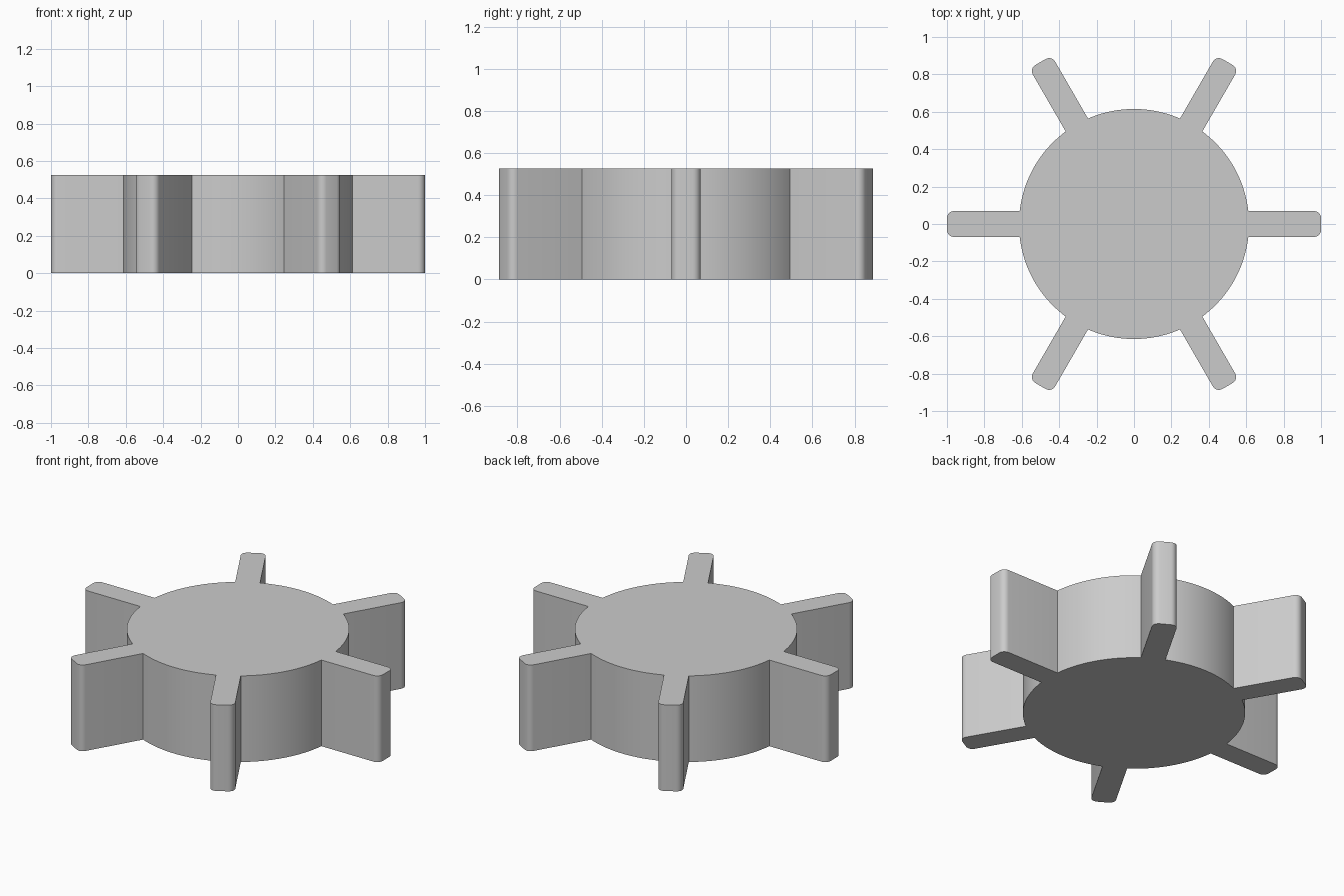
import bpy, bmesh
from math import sin, cos, asin, sqrt, pi, radians
from mathutils import Vector, Matrix

if "Cube" in bpy.data.objects:
    bpy.data.objects.remove(bpy.data.objects["Cube"])

HUB_R, TIP_R, HALF_W, ROUND, HEIGHT = 0.615, 1.0, 0.069, 0.037, 0.526
VANES, ARC_STEPS, ROUND_STEPS = 6, 20, 6


def sector_profile():
    """One vane along +x plus the hub arc leading to the next vane."""
    root_x = sqrt(HUB_R ** 2 - HALF_W ** 2)
    pts = [(root_x, -HALF_W)]
    # rounded tip corners
    for side, start in ((-1, -pi / 2), (1, 0)):
        for i in range(ROUND_STEPS + 1):
            a = start + pi / 2 * i / ROUND_STEPS
            pts.append((TIP_R - ROUND + ROUND * cos(a),
                        side * (HALF_W - ROUND) + ROUND * sin(a)))
    # hub arc between vanes
    a0 = asin(HALF_W / HUB_R)
    a1 = 2 * pi / VANES - a0
    for i in range(ARC_STEPS):
        a = a0 + (a1 - a0) * i / ARC_STEPS
        pts.append((HUB_R * cos(a), HUB_R * sin(a)))
    return [Vector((x, y, 0)) for x, y in pts]


# Rotor: sector repeated around the hub, then extruded upward
bm = bmesh.new()
profile = sector_profile()
outline = [bm.verts.new(Matrix.Rotation(2 * pi * k / VANES, 3, 'Z') @ p)
           for k in range(VANES) for p in profile]
base = bm.faces.new(outline)
top = bmesh.ops.extrude_face_region(bm, geom=[base], use_keep_orig=True)
bmesh.ops.translate(bm, vec=(0, 0, HEIGHT),
                    verts=[g for g in top["geom"] if isinstance(g, bmesh.types.BMVert)])
bmesh.ops.recalc_face_normals(bm, faces=bm.faces)
mesh = bpy.data.meshes.new("vaned_rotor")
bm.to_mesh(mesh)
bm.free()
rotor = bpy.data.objects.new("vaned_rotor", mesh)
bpy.context.collection.objects.link(rotor)

# Smooth walls with crisp edges
bpy.context.view_layer.objects.active = rotor
rotor.select_set(True)
bpy.ops.object.shade_smooth_by_angle(angle=radians(30))
